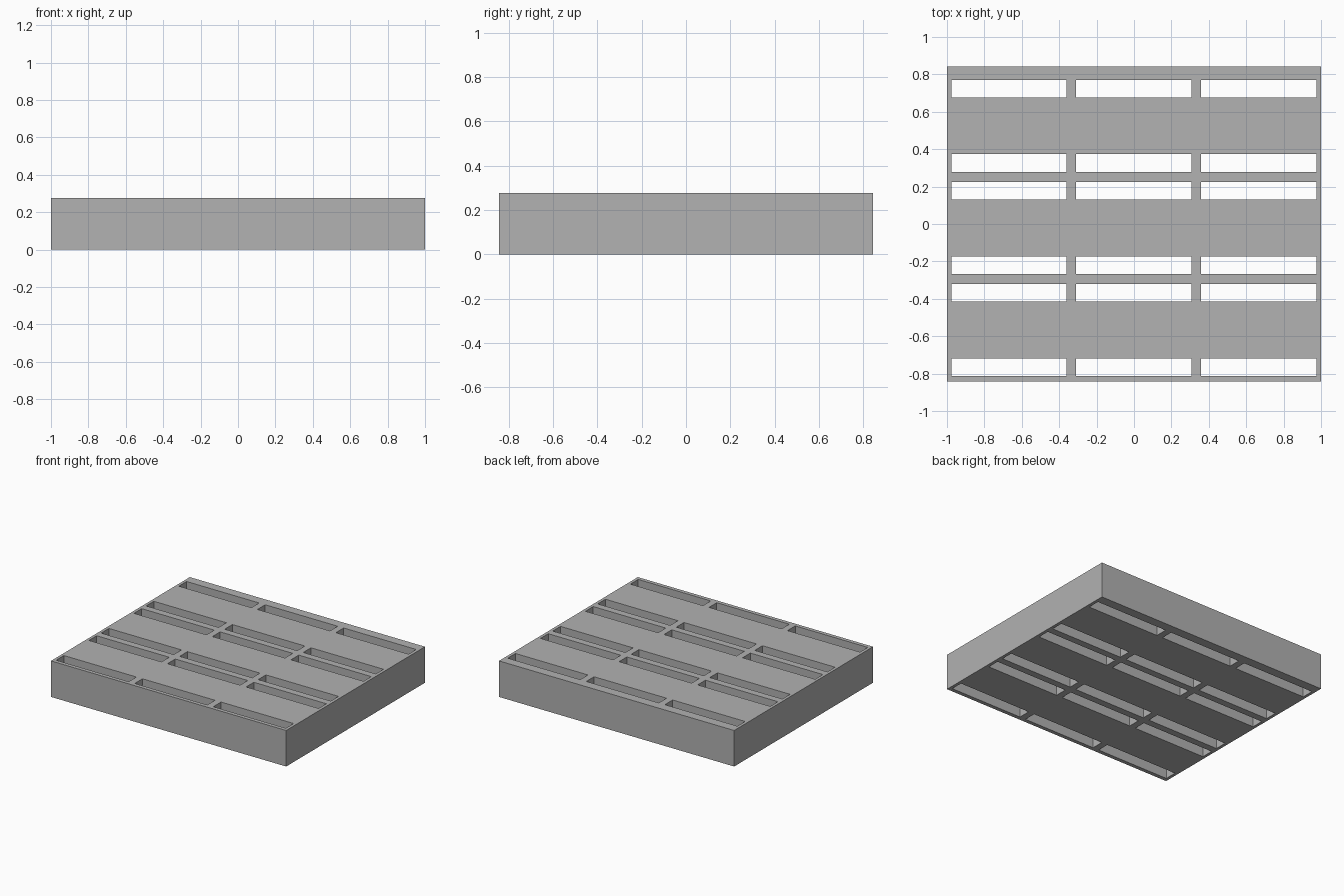
import bpy
import bmesh

cube = bpy.data.objects.get("Cube")
if cube:
    bpy.data.objects.remove(cube, do_unlink=True)

HALF_X, HALF_Y, HEIGHT = 1.0, 0.843, 0.277
SLOT_LENGTH, SLOT_WIDTH = 0.617, 0.094

# Grey material
grey = bpy.data.materials.new("plain_grey")
grey.use_nodes = True
colour = (0.445, 0.445, 0.445, 1)
grey.diffuse_color = colour
grey.node_tree.nodes["Principled BSDF"].inputs["Base Color"].default_value = colour

# Slot edges: three columns, and three pairs of rows
xs, ys = [-HALF_X], [-HALF_Y]
for i in range(3):
    left = -0.977 + 0.668 * i
    xs += [left, left + SLOT_LENGTH]
    low = -0.813 + 0.546 * i
    for start in (low, low + 0.397 + 0.151 - SLOT_WIDTH - 0.056):
        ys += [start, start + SLOT_WIDTH]
xs.append(HALF_X)
ys.append(HALF_Y)

# Bottom sheet: every grid cell except the slots (odd column and odd row)
bm = bmesh.new()
grid = [[bm.verts.new((x, y, 0)) for y in ys] for x in xs]
for i in range(len(xs) - 1):
    for j in range(len(ys) - 1):
        if not (i % 2 and j % 2):
            bm.faces.new((grid[i][j], grid[i + 1][j],
                          grid[i + 1][j + 1], grid[i][j + 1]))

# Raise the sheet into a solid block with through slots
raised = bmesh.ops.extrude_face_region(bm, geom=bm.faces[:], use_keep_orig=True)
top = [v for v in raised["geom"] if isinstance(v, bmesh.types.BMVert)]
bmesh.ops.translate(bm, verts=top, vec=(0, 0, HEIGHT))
bmesh.ops.recalc_face_normals(bm, faces=bm.faces[:])

mesh = bpy.data.meshes.new("slotted_block")
bm.to_mesh(mesh)
bm.free()
mesh.materials.append(grey)
block = bpy.data.objects.new("slotted_block", mesh)
bpy.context.collection.objects.link(block)
